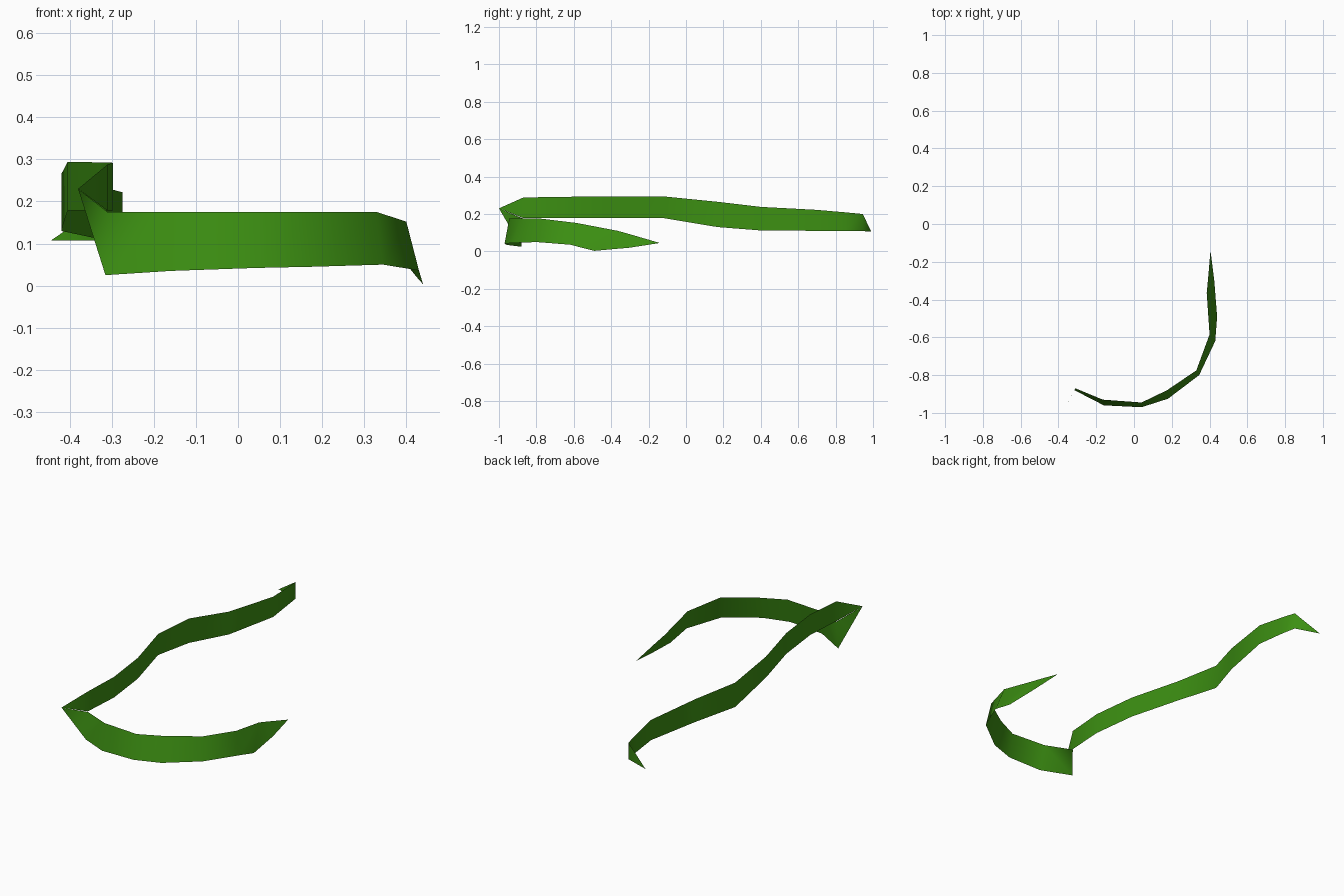
import bpy
import bmesh
import math

default_cube = bpy.data.objects.get("Cube")
if default_cube:
    bpy.data.objects.remove(default_cube, do_unlink=True)


def make_material(name, colour):
    material = bpy.data.materials.new(name)
    material.use_nodes = True
    material.diffuse_color = colour
    shader = material.node_tree.nodes["Principled BSDF"]
    shader.inputs["Base Color"].default_value = colour
    shader.inputs["Roughness"].default_value = 0.8
    return material


def make_ribbon(name, lower_rail, upper_rail, material):
    """Skin a one-sided ribbon between two rails; coinciding ends become points."""
    bm = bmesh.new()
    sections = []
    for low, high in zip(lower_rail, upper_rail):
        bottom = bm.verts.new(low)
        top = bottom if low == high else bm.verts.new(high)
        sections.append((bottom, top))
    for (b0, t0), (b1, t1) in zip(sections, sections[1:]):
        corners = list(dict.fromkeys((b0, b1, t1, t0)))
        bm.faces.new(corners)
    mesh = bpy.data.meshes.new(name)
    bm.to_mesh(mesh)
    bm.free()
    mesh.materials.append(material)
    ribbon = bpy.data.objects.new(name, mesh)
    bpy.context.collection.objects.link(ribbon)
    bpy.ops.object.select_all(action="DESELECT")
    ribbon.select_set(True)
    bpy.context.view_layer.objects.active = ribbon
    bpy.ops.object.shade_smooth_by_angle(angle=math.radians(100))
    return ribbon


leaf_green = make_material("leaf_green", (0.045, 0.275, 0.006, 1.0))

# Pointed corner shared by both blades
corner_tip = (-0.38, -1.0, 0.23)

# Curved blade: flares outward at its lower edge and narrows to a point
curve_tip = (0.405, -0.14, 0.045)
curve_upper = [
    corner_tip,
    (-0.31, -0.87, 0.175),
    (-0.165, -0.93, 0.175),
    (0.04, -0.945, 0.175),
    (0.175, -0.88, 0.175),
    (0.33, -0.775, 0.175),
    (0.4, -0.585, 0.152),
    (0.385, -0.365, 0.11),
    (0.393, -0.28, 0.086),
    curve_tip,
]
curve_lower = [
    corner_tip,
    (-0.315, -0.88, 0.025),
    (-0.16, -0.96, 0.035),
    (0.04, -0.97, 0.042),
    (0.18, -0.925, 0.045),
    (0.345, -0.8, 0.05),
    (0.43, -0.62, 0.036),
    (0.44, -0.49, 0.003),
    (0.425, -0.3, 0.02),
    curve_tip,
]
make_ribbon("curved_blade", curve_lower, curve_upper, leaf_green)

# Long blade: upright wavy strip, given as plan position, lower and upper height
end_tip = (-0.445, 0.99, 0.107)
long_sections = [
    (-0.31, -0.87, 0.178, 0.288),
    (-0.297, -0.66, 0.178, 0.292),
    (-0.327, -0.41, 0.178, 0.293),
    (-0.405, -0.12, 0.178, 0.294),
    (-0.42, 0.17, 0.13, 0.265),
    (-0.335, 0.4, 0.112, 0.238),
    (-0.275, 0.7, 0.11, 0.222),
    (-0.295, 0.85, 0.11, 0.209),
    (-0.31, 0.945, 0.108, 0.2),
]
long_lower = [corner_tip] + [(x, y, low) for x, y, low, high in long_sections] + [end_tip]
long_upper = [corner_tip] + [(x, y, high) for x, y, low, high in long_sections] + [end_tip]
make_ribbon("long_blade", long_lower, long_upper, leaf_green)
